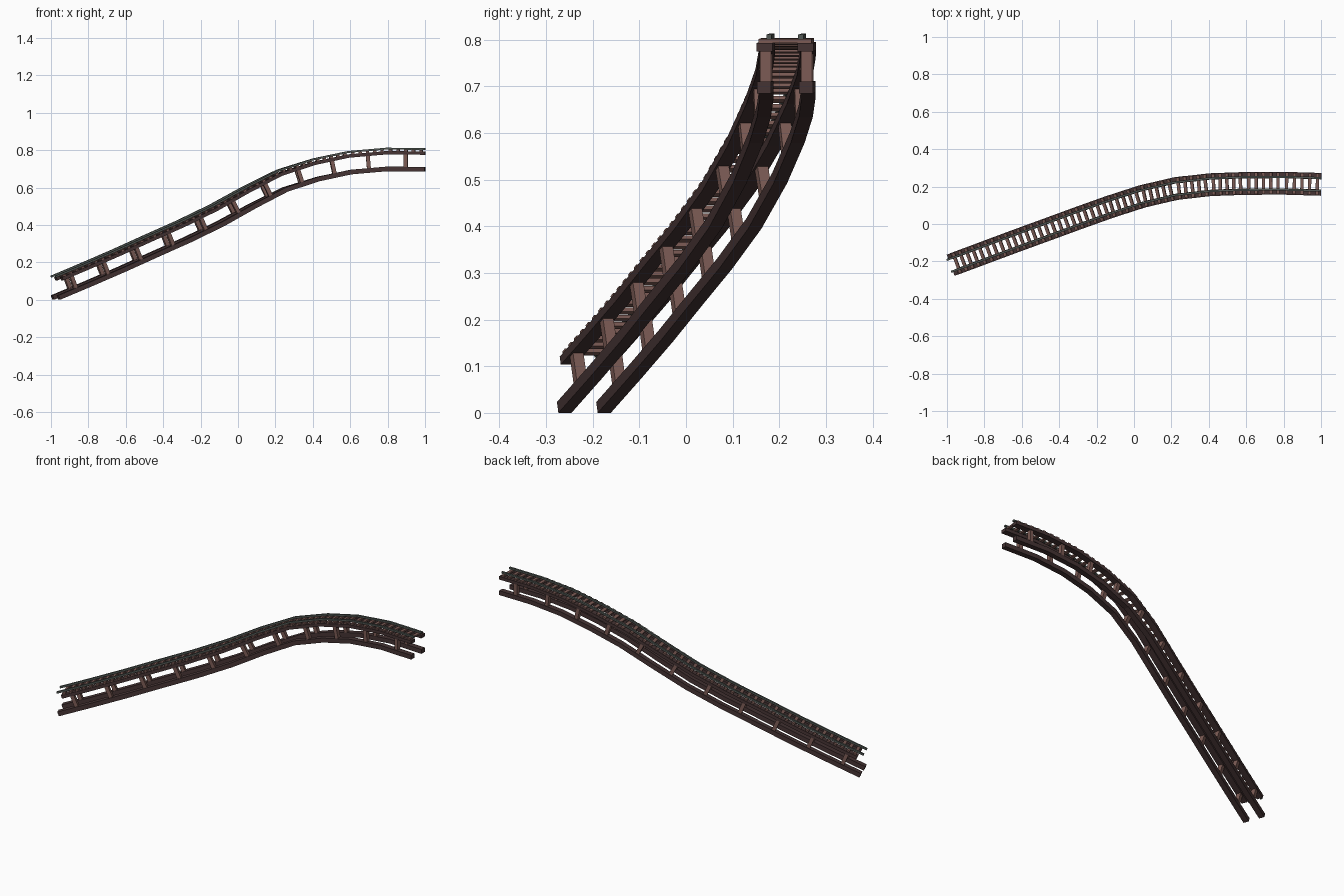
import bpy, bmesh
from mathutils import Vector, Matrix

if "Cube" in bpy.data.objects:
    bpy.data.objects.remove(bpy.data.objects["Cube"])

# Track centre line, halfway between the lower and upper beams
PATH = [Vector(p) for p in [
    (-.976, -.219, .052), (-.81, -.157, .122), (-.63, -.090, .200),
    (-.46, -.028, .277), (-.285, .036, .355), (-.11, .098, .440),
    (.065, .153, .537), (.24, .192, .625), (.42, .211, .682),
    (.60, .217, .720), (.795, .218, .737), (1.0, .212, .735)]]
UP = Vector((0, 0, 1))


def material(name, rgb):
    m = bpy.data.materials.new(name)
    m.diffuse_color = (*rgb, 1)
    m.use_nodes = True
    m.node_tree.nodes["Principled BSDF"].inputs["Base Color"].default_value = m.diffuse_color
    return m


DARK = material("dark_wood", (.06, .034, .034))
WOOD = material("brown_wood", (.20, .105, .09))
STEEL = material("steel", (.085, .10, .09))


def frame(t):
    t = t.normalized()
    side = t.cross(UP).normalized()
    return t, side, side.cross(t)


def node_frame(i):
    a = (PATH[i] - PATH[i - 1]).normalized() if i > 0 else Vector()
    b = (PATH[i + 1] - PATH[i]).normalized() if i < len(PATH) - 1 else Vector()
    return frame(a + b)


def finish(bm, name, mat):
    bmesh.ops.recalc_face_normals(bm, faces=bm.faces)
    me = bpy.data.meshes.new(name)
    bm.to_mesh(me)
    bm.free()
    me.materials.append(mat)
    bpy.context.collection.objects.link(bpy.data.objects.new(name, me))


def sweep(name, s, n, w, h, mat, start=0.0):
    """Rectangular bar following the path at side offset s and height n."""
    bm = bmesh.new()
    rings = []
    for i, p in enumerate(PATH):
        t, side, up = node_frame(i)
        c = p + side * s + up * n
        if i == 0:  # bars end above one another at the low end
            c += t * (n * t.z / up.z + start)
        rings.append([bm.verts.new(c + side * a * w / 2 + up * b * h / 2)
                      for a, b in ((-1, -1), (1, -1), (1, 1), (-1, 1))])
    for r, q in zip(rings, rings[1:]):
        for k in range(4):
            j = (k + 1) % 4
            bm.faces.new((r[k], r[j], q[j], q[k]))
    bm.faces.new(rings[0])
    bm.faces.new(rings[-1])
    finish(bm, name, mat)


def add_box(bm, i, f, s, n, size):
    """Box on segment i at fraction f, aligned to the track."""
    a, b = PATH[i], PATH[i + 1]
    t, side, up = frame(b - a)
    c = a.lerp(b, f) + side * s + up * n
    rot = Matrix((t, side, up)).transposed().to_4x4()
    bmesh.ops.create_cube(bm, size=1, matrix=Matrix.Translation(c) @ rot
                          @ Matrix.Diagonal((*size, 1)))


# Beams and rails on both sides
for label, d in (("front", 1), ("back", -1)):
    sweep(label + "_lower_beam", d * .045, -.0375, .030, .025, DARK)
    sweep(label + "_upper_beam", d * .044, .049, .034, .018, DARK, .02)
    sweep(label + "_rail", d * .034, .071, .011, .010, STEEL, -.014)

# One pair of posts per track section
bm = bmesh.new()
for i in range(len(PATH) - 1):
    for d in (1, -1):
        add_box(bm, i, .5, d * .044, .0075, (.021, .024, .07))
finish(bm, "posts", WOOD)

# Five sleepers per section
bm = bmesh.new()
for i in range(len(PATH) - 1):
    for k in range(5):
        if i or k:
            add_box(bm, i, (k + .5) / 5, 0, .062, (.017, .114, .009))
finish(bm, "sleepers", WOOD)
